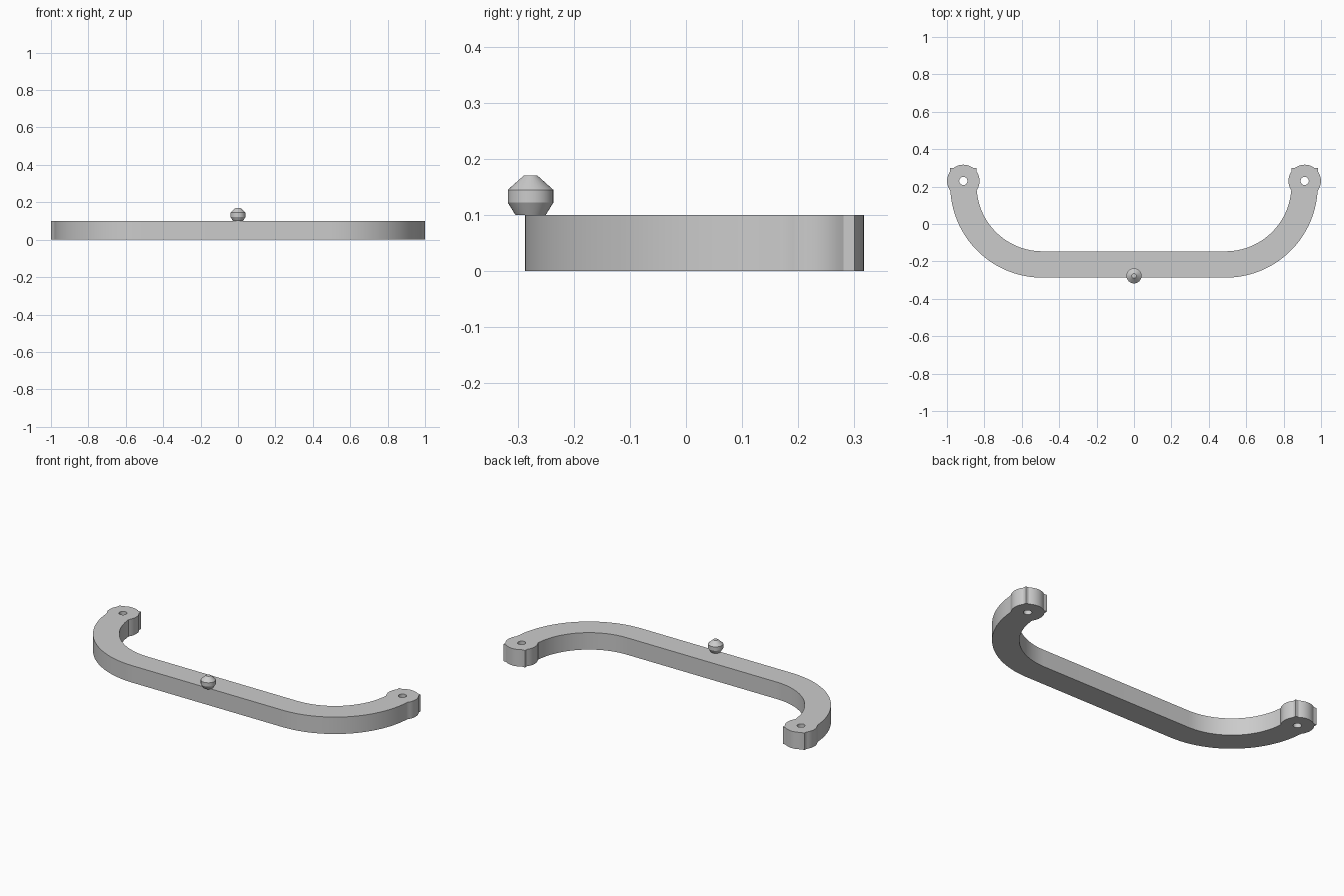
import bpy, bmesh
from math import radians, degrees, acos, asin, cos, sin, tau

if "Cube" in bpy.data.objects:
    bpy.data.objects.remove(bpy.data.objects["Cube"])

HEIGHT = 0.10
BEND = (0.49, 0.2055)          # centre of the corner bend
R_IN, R_OUT = 0.3515, 0.4925   # inner and outer bend radius
BOSS = (0.9125, 0.230)         # centre of the round mounting end
R_BOSS, R_HOLE = 0.087, 0.022
END_Y = 0.30                   # squared end of the bar


def arc(c, r, a0, a1, n):
    """Points on an arc, angles in degrees."""
    angles = [radians(a0 + (a1 - a0) * i / n) for i in range(n + 1)]
    return [(c[0] + r * cos(a), c[1] + r * sin(a)) for a in angles]


def add_spline(curve, pts):
    s = curve.splines.new('POLY')
    s.points.add(len(pts) - 1)
    for p, (x, y) in zip(s.points, pts):
        p.co = (x, y, 0, 1)
    s.use_cyclic_u = True


def smooth(ob):
    bpy.ops.object.select_all(action='DESELECT')
    ob.select_set(True)
    bpy.context.view_layer.objects.active = ob
    bpy.ops.object.shade_smooth_by_angle(angle=radians(30))


def mesh_object(name, bm):
    bmesh.ops.recalc_face_normals(bm, faces=bm.faces)
    me = bpy.data.meshes.new(name)
    bm.to_mesh(me)
    bm.free()
    ob = bpy.data.objects.new(name, me)
    bpy.context.collection.objects.link(ob)
    smooth(ob)
    return ob


# Handle outline, right half: inner bend, mounting end, outer bend
half_w = (R_OUT - R_IN) / 2
side = degrees(acos(half_w / R_BOSS))
top = degrees(asin((END_Y - BOSS[1]) / R_BOSS))
half = (arc(BEND, R_IN, -90, -4.5, 24)
        + arc(BOSS, R_BOSS, 180 + side, 180 - side, 8)
        + [(BOSS[0] - half_w, END_Y)]
        + arc(BOSS, R_BOSS, 180 - top, top, 10)
        + [(BOSS[0] + half_w, END_Y)]
        + arc(BOSS, R_BOSS, side, -side, 8)
        + arc(BEND, R_OUT, -4.5, -90, 24))
outline = half + [(-x, y) for x, y in reversed(half)]

# Handle: filled outline with two screw holes, extruded
curve = bpy.data.curves.new("handle_profile", 'CURVE')
curve.dimensions = '2D'
curve.fill_mode = 'BOTH'
curve.extrude = HEIGHT / 2
add_spline(curve, outline)
for sx in (-1, 1):
    add_spline(curve, arc((sx * BOSS[0], BOSS[1]), R_HOLE, 0, 345, 23))
profile = bpy.data.objects.new("handle_profile", curve)
bpy.context.collection.objects.link(profile)
bpy.context.view_layer.update()
bm = bmesh.new()
bm.from_mesh(profile.to_mesh())
profile.to_mesh_clear()
bpy.data.objects.remove(profile)
bmesh.ops.remove_doubles(bm, verts=bm.verts, dist=1e-5)
bmesh.ops.translate(bm, verts=bm.verts, vec=(0, 0, HEIGHT / 2))
mesh_object("handle_bar", bm)

# Knob: lathed profile on the front edge of the bar
bm = bmesh.new()
knob = [(0.027, 0.10), (0.0405, 0.122), (0.0405, 0.145), (0.0125, 0.17)]
N = 32
rings = [[bm.verts.new((r * cos(tau * i / N), r * sin(tau * i / N), z))
          for i in range(N)] for r, z in knob]
for lo, hi in zip(rings, rings[1:]):
    for i in range(N):
        j = (i + 1) % N
        bm.faces.new((lo[i], lo[j], hi[j], hi[i]))
bm.faces.new(rings[0][::-1])
bm.faces.new(rings[-1])
mesh_object("knob", bm).location = (0, -0.277, 0)
